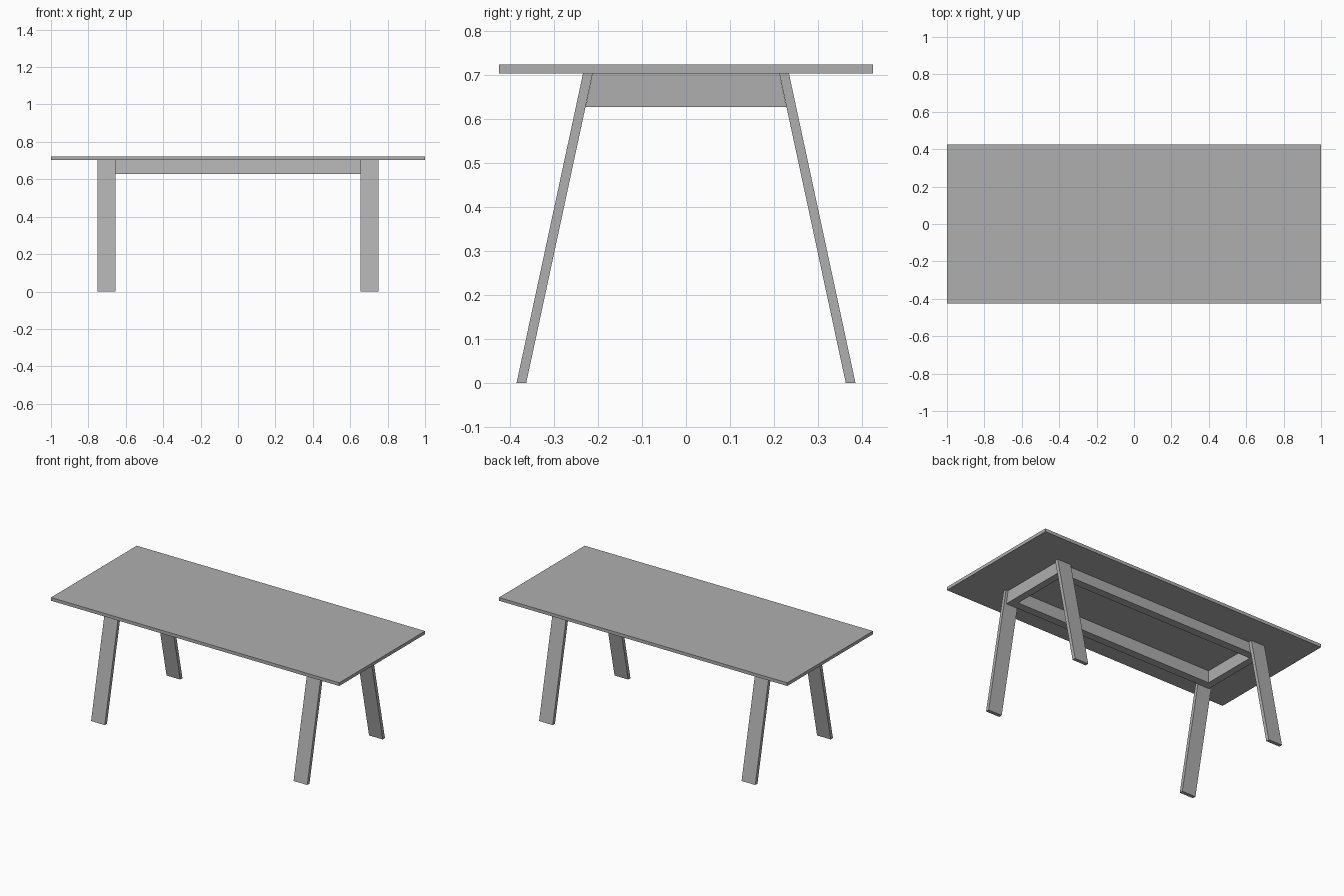
import bpy
import bmesh

if "Cube" in bpy.data.objects:
    bpy.data.objects.remove(bpy.data.objects["Cube"])

TOP_Z = 0.703      # underside of the table top
RAIL_Z = 0.627     # underside of the rails
LEG_IN, LEG_OUT = 0.655, 0.75

grey = bpy.data.materials.new("plain grey")
grey.diffuse_color = (0.43, 0.43, 0.43, 1.0)
grey.use_nodes = True
grey.node_tree.nodes["Principled BSDF"].inputs["Base Color"].default_value = grey.diffuse_color


def prism(name, profile, x0, x1):
    """Extrude a closed (y, z) profile from x0 to x1."""
    bm = bmesh.new()
    face = bm.faces.new([bm.verts.new((x0, y, z)) for y, z in profile])
    ext = bmesh.ops.extrude_face_region(bm, geom=[face])
    moved = [v for v in ext["geom"] if isinstance(v, bmesh.types.BMVert)]
    bmesh.ops.translate(bm, verts=moved, vec=(x1 - x0, 0, 0))
    bmesh.ops.recalc_face_normals(bm, faces=bm.faces[:])
    mesh = bpy.data.meshes.new(name)
    bm.to_mesh(mesh)
    bm.free()
    mesh.materials.append(grey)
    obj = bpy.data.objects.new(name, mesh)
    bpy.context.collection.objects.link(obj)
    return obj


def span(a, b):
    return min(a, b), max(a, b)


# Table top
prism("table_top", [(-0.425, TOP_Z), (0.425, TOP_Z),
                    (0.425, 0.723), (-0.425, 0.723)], -1, 1)

for y_name, sy in (("front", -1), ("back", 1)):
    # Splayed legs, cut level at floor and table top
    leg = [(sy * 0.363, 0), (sy * 0.385, 0), (sy * 0.234, TOP_Z), (sy * 0.212, TOP_Z)]
    for x_name, sx in (("left", -1), ("right", 1)):
        prism(f"{y_name}_{x_name}_leg", leg, *span(sx * LEG_IN, sx * LEG_OUT))

    # Long rails, outer face sloped to lie against the legs
    rail = [(sy * 0.178, RAIL_Z), (sy * 0.228, RAIL_Z),
            (sy * 0.212, TOP_Z), (sy * 0.178, TOP_Z)]
    prism(f"{y_name}_rail", rail, -0.735, 0.735)

# Short end rails between the long rails
for x_name, sx in (("left", -1), ("right", 1)):
    prism(f"{x_name}_end_rail", [(-0.178, RAIL_Z), (0.178, RAIL_Z),
                                 (0.178, TOP_Z), (-0.178, TOP_Z)],
          *span(sx * 0.69, sx * 0.735))
